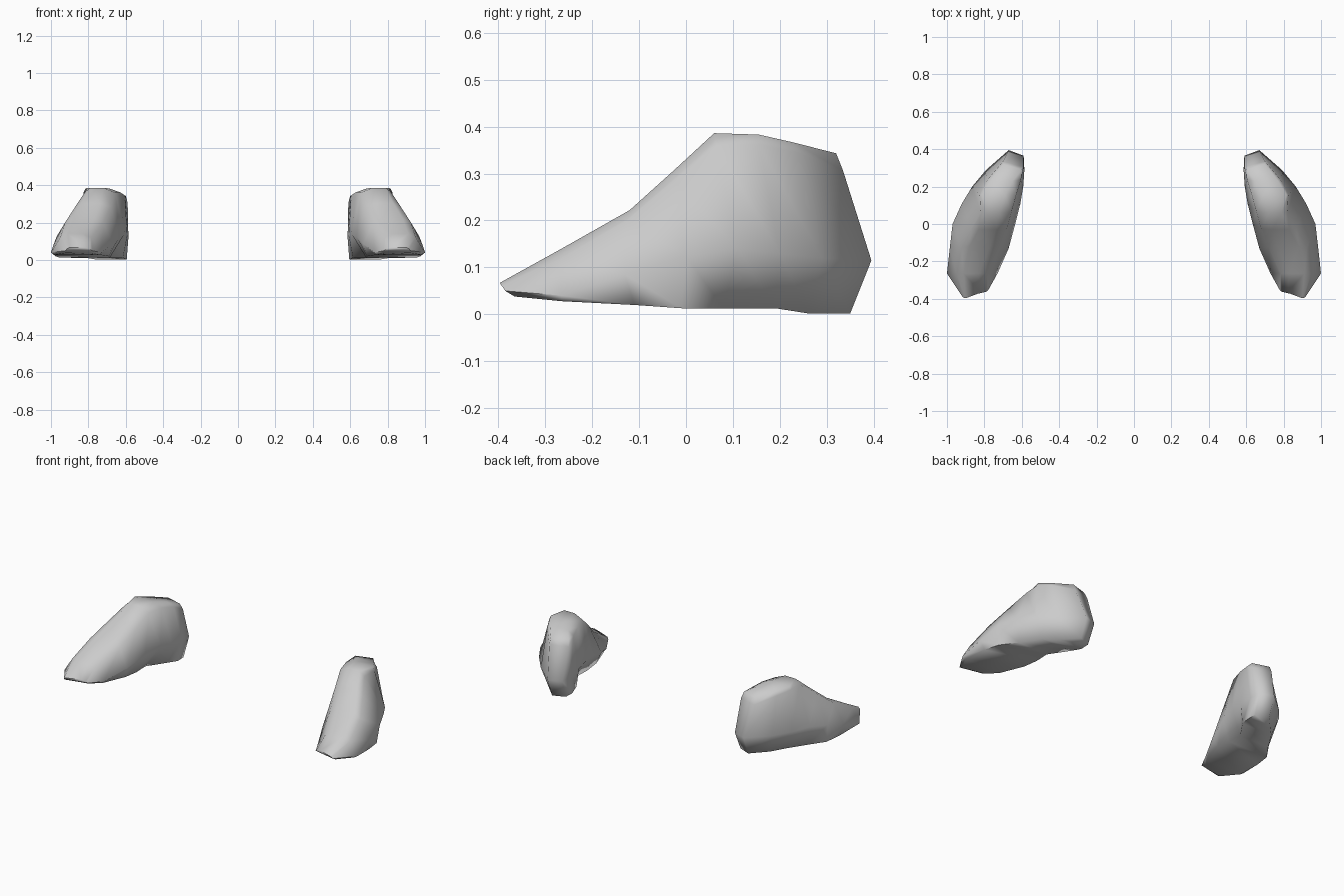
import bpy, bmesh, math

grey = bpy.data.materials.new("plain_grey")
grey.diffuse_color = (0.6, 0.6, 0.6, 1)

# Toe-to-heel sections with sole, middle, shoulder and top rows:
# (y, inner x, outer x, z) per row, then how far the outer side is shifted in y
SECTIONS = [
    ((-.335, .79, .92, .038), (-.355, .78, .92, .050), (-.362, .79, .915, .060), (-.367, .82, .90, .067), -.03),
    ((-.265, .74, .98, .028), (-.265, .73, 1.0, .040), (-.265, .785, .95, .120), (-.265, .83, .91, .140), 0),
    ((-.110, .69, .975, .020), (-.130, .67, .985, .085), (-.125, .72, .925, .200), (-.120, .77, .88, .222), 0),
    ((-.010, .685, .955, .013), (.000, .635, .97, .125), (-.025, .68, .87, .285), (-.030, .74, .83, .303), 0),
    ((.080, .69, .89, .012), (.110, .607, .92, .14), (.065, .655, .82, .360), (.060, .72, .79, .386), 0),
    ((.190, .615, .82, .013), (.200, .592, .865, .13), (.155, .63, .825, .362), (.155, .69, .815, .383), 0),
    ((.260, .595, .755, .002), (.290, .586, .79, .12), (.235, .605, .785, .345), (.230, .65, .77, .366), 0),
    ((.320, .597, .67, .002), (.365, .59, .67, .115), (.305, .59, .70, .305), (.290, .60, .70, .343), .03),
]


def shoe(name, side):
    bm = bmesh.new()
    rings = []
    for *rows, skew in SECTIONS:
        inner = [(side * xi, y, z) for y, xi, xo, z in rows]
        outer = [(side * xo, y + skew, z) for y, xi, xo, z in rows]
        rings.append([bm.verts.new(p) for p in inner + outer[::-1]])
    # Skin between neighbouring sections
    for a, b in zip(rings, rings[1:]):
        for i in range(8):
            j = (i + 1) % 8
            bm.faces.new((a[i], a[j], b[j], b[i]))
    # Toe and heel ends
    for r in (rings[0], rings[-1]):
        for i in range(3):
            bm.faces.new((r[i], r[i + 1], r[6 - i], r[7 - i]))
    bmesh.ops.recalc_face_normals(bm, faces=bm.faces)
    mesh = bpy.data.meshes.new(name)
    bm.to_mesh(mesh)
    bm.free()
    mesh.materials.append(grey)
    ob = bpy.data.objects.new(name, mesh)
    bpy.context.collection.objects.link(ob)
    bpy.ops.object.select_all(action='DESELECT')
    ob.select_set(True)
    bpy.context.view_layer.objects.active = ob
    bpy.ops.object.shade_smooth_by_angle(angle=math.radians(75))


shoe("right_shoe", 1)
shoe("left_shoe", -1)
